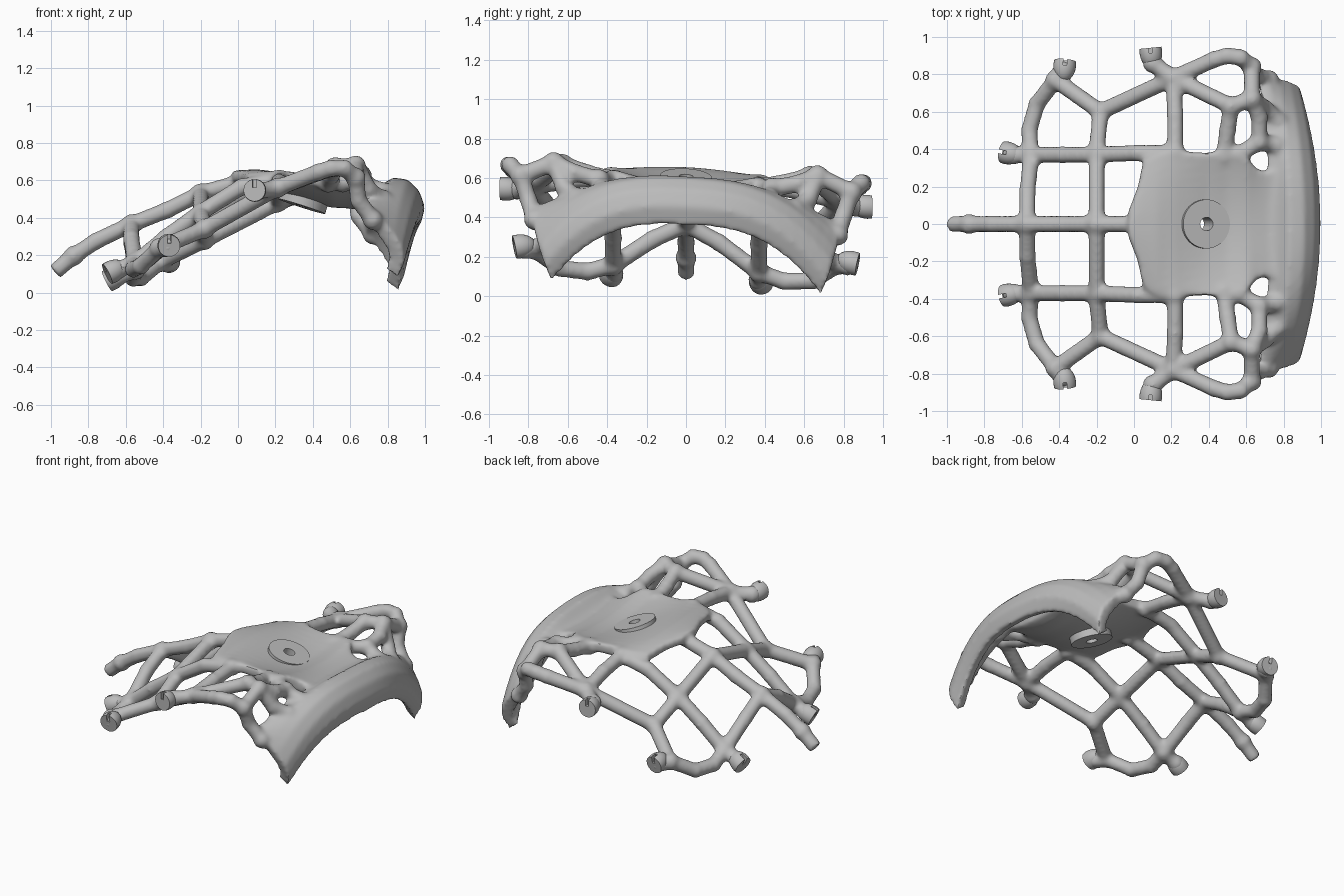
import bpy, bmesh, math
from mathutils import Vector, Matrix

cube = bpy.data.objects.get("Cube")
if cube:
    bpy.data.objects.remove(cube, do_unlink=True)

grey = bpy.data.materials.new("plain_grey")
grey.use_nodes = True
grey.diffuse_color = (0.5, 0.5, 0.5, 1)
grey.node_tree.nodes["Principled BSDF"].inputs["Base Color"].default_value = (0.5, 0.5, 0.5, 1)

TUBE = 0.045
ROLL = 0.05  # slight sideways lean of the whole part


def finish(bm, name):
    for v in bm.verts:
        v.co.z -= ROLL * v.co.y
    bmesh.ops.recalc_face_normals(bm, faces=bm.faces)
    mesh = bpy.data.meshes.new(name)
    bm.to_mesh(mesh)
    bm.free()
    obj = bpy.data.objects.new(name, mesh)
    bpy.context.collection.objects.link(obj)
    mesh.materials.append(grey)
    return obj


def loft(bm, loops):
    rings = [[bm.verts.new(p) for p in loop] for loop in loops]
    n = len(rings[0])
    for a, b in zip(rings, rings[1:]):
        for i in range(n):
            j = (i + 1) % n
            bm.faces.new((a[i], a[j], b[j], b[i]))
    bm.faces.new(rings[0])
    bm.faces.new(rings[-1][::-1])


def rod(bm, a, b, r, segments=16):
    a, b = Vector(a), Vector(b)
    d = b - a
    m = Matrix.Translation((a + b) / 2) @ d.to_track_quat('Z', 'Y').to_matrix().to_4x4()
    bmesh.ops.create_cone(bm, cap_ends=True, segments=segments, radius1=r, radius2=r,
                          depth=d.length, matrix=m)


def strut(bm, points):
    for a, b in zip(points, points[1:]):
        rod(bm, a, b, TUBE)
    for p in points:
        swell = 1.25 if p in (points[0], points[-1]) else 1.08
        bmesh.ops.create_uvsphere(bm, u_segments=16, v_segments=10, radius=TUBE * swell,
                                  matrix=Matrix.Translation(p))


def apply_modifiers(obj):
    bpy.ops.object.select_all(action='DESELECT')
    obj.select_set(True)
    bpy.context.view_layer.objects.active = obj
    bpy.ops.object.convert(target='MESH')
    bpy.ops.object.shade_smooth_by_angle(angle=math.radians(35))


# Lattice junctions on the +y half
S1, S2 = (-.57, 0, .365), (-.2, 0, .53)
R1, R2, R3 = (-.55, .37, .14), (-.2, .37, .41), (.22, .38, .585)
C, D, B = (-.18, .6, .31), (-.42, .77, .2), (.21, .78, .52)
H, H2, G = (.52, .63, .64), (.63, .67, .645), (.67, .44, .57)
E = (.63, .84, .57)

bm = bmesh.new()

# Centre spine, with a flat cut at the free end
spine = [(-.98, 0, .11), (-.88, 0, .195), (-.76, 0, .275), S1, (-.38, 0, .44), S2, (.05, 0, .6)]
rod(bm, spine[0], spine[1], TUBE)
strut(bm, spine[1:])

# Struts, mirrored side to side
half = [
    [S1, (-.57, .17, .28), R1],
    [S2, R2, C],
    [R1, (-.38, .37, .28), R2, (.02, .38, .545), R3],
    [R1, (-.56, .5, .1), (-.52, .64, .11), D],
    [D, C, B],
    [B, (.22, .58, .56), R3],
    [B, (.43, .88, .6), (.5, .9, .62), (.57, .89, .62), E, (.645, .8, .45), (.72, .77, .35)],
    [B, H, H2, E],
    [H, (.5, .5, .6), (.48, .36, .57)],
    [H2, (.67, .57, .6), G, (.76, .42, .52)],
    [H2, (.7, .62, .52), (.77, .55, .47)],
    [G, (.56, .37, .57)],
    [R1, (-.65, .37, .1)],
    [D, (-.38, .82, .2)],
    [B, (.1, .86, .5)],
]
for path in half:
    for s in (1, -1):
        strut(bm, [(x, s * y, z) for x, y, z in path])

# Dished centre plate: x, half width, top height, edge rise, thickness
stations = [(-.03, .07, .65, -.01, .07), (.02, .2, .655, -.02, .07), (.05, .34, .655, -.04, .08),
            (.12, .38, .655, -.03, .09), (.22, .39, .635, 0, .1), (.385, .38, .585, .04, .1),
            (.5, .39, .565, .06, .11), (.6, .36, .575, .05, .125), (.66, .29, .565, .02, .125),
            (.72, .28, .555, .01, .115), (.78, .29, .56, 0, .1)]
N = 14
loops = []
for x, w, z, rise, thick in stations:
    ts = [2 * i / N - 1 for i in range(N + 1)]
    top = [(x, t * w, z + rise * t * t) for t in ts]
    under = [(x, t * w, z + rise * t * t - thick * (1 - .35 * t * t)) for t in reversed(ts)]
    loops.append(top + under)
loft(bm, loops)

# Curled flange: section at the middle blends into the section at each end
mid = [(.72, .55), (.77, .57), (.83, .61), (.91, .6), (.97, .54), (1, .455), (.975, .36)]
end = [(.66, .8, .4), (.72, .795, .39), (.78, .78, .335), (.835, .765, .27),
       (.88, .745, .2), (.89, .72, .12), (.855, .685, .035)]


def thicken(p, centre, amount):
    d = Vector(centre) - Vector(p)
    return Vector(p) + d.normalized() * amount


loops = []
for k in range(-16, 17):
    t = k / 16
    f, g = t * t, abs(t) ** 2.8
    outer = [(m[0] + (e[0] - m[0]) * f, e[1] * t, m[1] + (e[2] - m[1]) * g)
             for m, e in zip(mid, end)]
    centre = (.82 - .13 * f, .69 * t, .4 - .24 * g)
    inner = [thicken(p, centre, .065 + .02 * g) for p in reversed(outer)]
    loops.append(outer + inner)
loft(bm, loops)

# Fuse everything into one soft web
body = finish(bm, "lattice_and_flange")
fuse = body.modifiers.new("Fuse", 'REMESH')
fuse.mode = 'VOXEL'
fuse.voxel_size = .013
fuse.use_smooth_shade = True
soften = body.modifiers.new("Soften", 'SMOOTH')
soften.factor = .5
soften.iterations = 12

# Tilted hub disc with a bolt hole through it and the plate
axis = Vector((math.sin(.31), 0, math.cos(.31)))
hub_top = Vector((.388, 0, .608))
bm = bmesh.new()
rod(bm, hub_top - axis * .155, hub_top, .131, 48)
hub = finish(bm, "hub_disc")
bm = bmesh.new()
rod(bm, hub_top - axis * .3, hub_top + axis * .2, .036, 24)
drill = finish(bm, "bolt_hole_cutter")

# Domed end clips with a notch in the flat face
clips, notches = bmesh.new(), bmesh.new()
clip_spots = [((-.68, .38, .09), (-.8, .15, -.4)),
              ((-.37, .85, .21), (.1, 1, -.2)),
              ((.09, .92, .5), (-.1, 1, 0))]
for p, d in clip_spots:
    for s in (1, -1):
        pos = Vector((p[0], s * p[1], p[2]))
        out = Vector((d[0], s * d[1], d[2])).normalized()
        turn = out.to_track_quat('Y', 'Z').to_matrix().to_4x4()
        one = bmesh.new()
        bmesh.ops.create_uvsphere(one, u_segments=20, v_segments=12, radius=1,
                                  matrix=Matrix.Translation(pos) @ turn
                                  @ Matrix.Diagonal((.061, .09, .061, 1)))
        cut = bmesh.ops.bisect_plane(one, geom=one.verts[:] + one.edges[:] + one.faces[:],
                                     plane_co=pos + out * .022, plane_no=out, clear_outer=True)
        rim = [g for g in cut["geom_cut"] if isinstance(g, bmesh.types.BMEdge)]
        bmesh.ops.contextual_create(one, geom=rim)
        temp = bpy.data.meshes.new("clip_part")
        one.to_mesh(temp)
        one.free()
        clips.from_mesh(temp)
        bpy.data.meshes.remove(temp)
        place = Matrix.Translation(pos + out * .02 + Vector((0, 0, .045)))
        bmesh.ops.create_cube(notches, size=1, matrix=place @ turn
                              @ Matrix.Diagonal((.02, .05, .06, 1)))
clip_obj = finish(clips, "end_clips")
notch_obj = finish(notches, "notch_cutter")

# Cut the holes and notches, then drop the cutters
for target, cutter in ((body, drill), (hub, drill), (clip_obj, notch_obj)):
    cutter.hide_render = True
    mod = target.modifiers.new("Cut", 'BOOLEAN')
    mod.operation = 'DIFFERENCE'
    mod.solver = 'EXACT'
    mod.object = cutter
for obj in (body, hub, clip_obj):
    apply_modifiers(obj)
for cutter in (drill, notch_obj):
    bpy.data.objects.remove(cutter, do_unlink=True)
